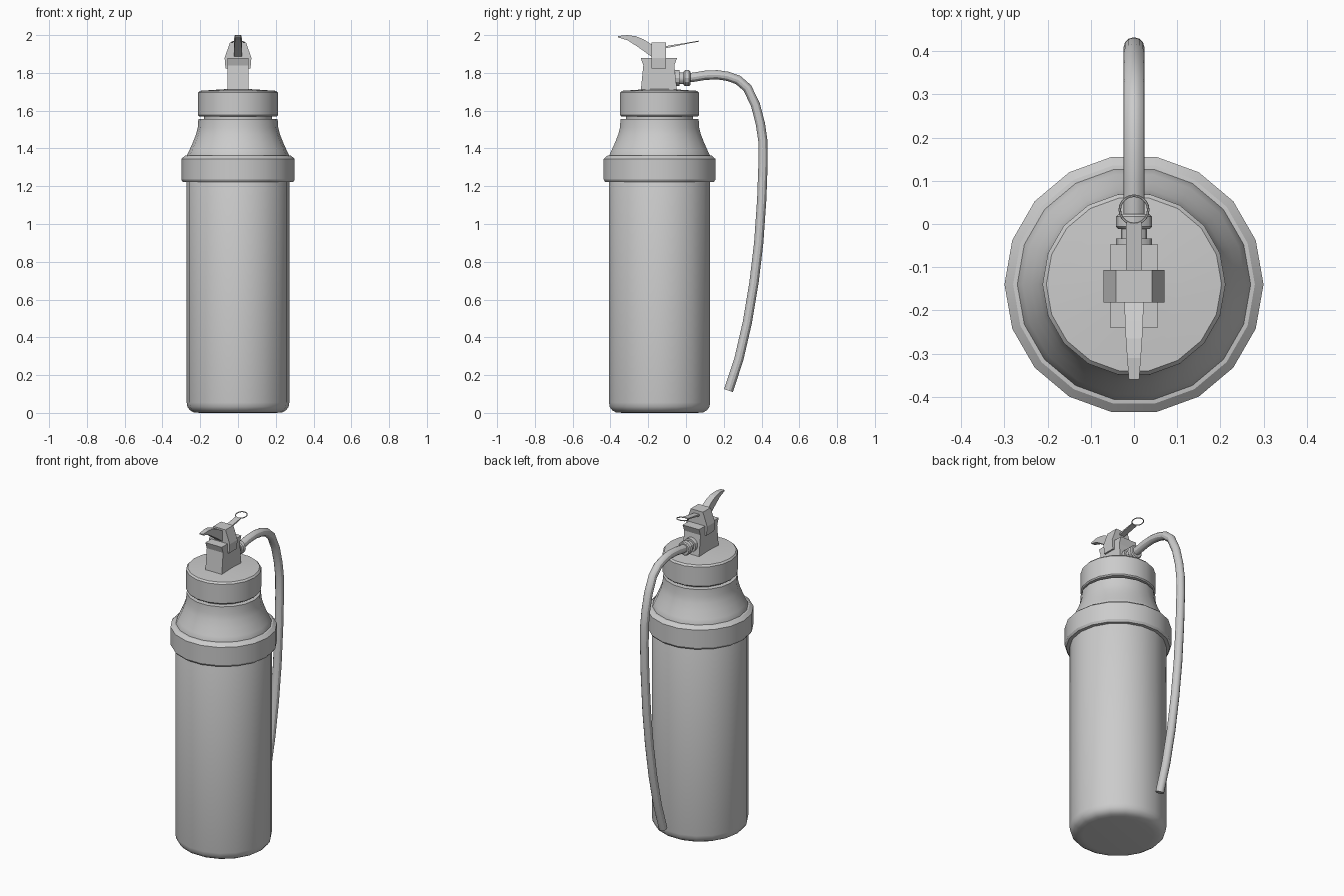
import bpy, bmesh, math
from mathutils import Vector, Matrix

if "Cube" in bpy.data.objects:
    bpy.data.objects.remove(bpy.data.objects["Cube"])

CY = -0.14  # cylinder axis in y


def finish(name, bm, smooth=True):
    bmesh.ops.remove_doubles(bm, verts=bm.verts, dist=1e-5)
    bmesh.ops.recalc_face_normals(bm, faces=bm.faces)
    me = bpy.data.meshes.new(name)
    bm.to_mesh(me)
    bm.free()
    ob = bpy.data.objects.new(name, me)
    bpy.context.collection.objects.link(ob)
    if smooth:
        smooth_it(ob)
    return ob


def smooth_it(ob):
    bpy.ops.object.select_all(action='DESELECT')
    bpy.context.view_layer.objects.active = ob
    ob.select_set(True)
    bpy.ops.object.shade_smooth_by_angle(angle=math.radians(30))


def loft(name, rings, smooth=False, closed_ends=True):
    """Skin a list of equal-length vertex rings."""
    bm = bmesh.new()
    vs = [[bm.verts.new(p) for p in r] for r in rings]
    n = len(vs[0])
    for a, b in zip(vs, vs[1:]):
        for i in range(n):
            j = (i + 1) % n
            bm.faces.new((a[i], a[j], b[j], b[i]))
    if closed_ends:
        bm.faces.new(vs[0])
        bm.faces.new(vs[-1])
    return finish(name, bm, smooth)


def turned(name, profile, n, matrix):
    """Round part from (radius, height) pairs."""
    rings = [[matrix @ Vector((r * math.cos(2 * math.pi * i / n),
                               r * math.sin(2 * math.pi * i / n), z))
              for i in range(n)] for r, z in profile]
    return loft(name, rings, True)


up = Matrix.Translation((0, CY, 0))

# Tank with rounded foot, shoulder and neck
turned("tank", [(0.20, 0.0), (0.235, 0.003), (0.255, 0.014), (0.268, 0.032),
                (0.272, 0.055), (0.272, 1.36), (0.258, 1.39), (0.238, 1.434),
                (0.222, 1.475), (0.213, 1.51), (0.21, 1.555), (0.18, 1.556),
                (0.18, 1.60)], 18, up)

# Wide band around the top of the tank
turned("band", [(0.262, 1.222), (0.292, 1.222), (0.30, 1.235), (0.30, 1.345),
                (0.28, 1.362), (0.262, 1.365)], 18, up)

# Cap with a slightly domed top
turned("cap", [(0.17, 1.57), (0.206, 1.57), (0.212, 1.577), (0.212, 1.695),
               (0.203, 1.705), (0.02, 1.717)], 18, up)

# Valve block with flared upper lip
side = [(-0.24, 1.70), (-0.226, 1.84), (-0.24, 1.88),
        (-0.047, 1.88), (-0.062, 1.84), (-0.047, 1.70)]
loft("valve_block", [[(x, y, z) for y, z in side] for x in (-0.056, 0.056)])

# Bracket straddling the block
half = [(0.066, 1.823), (0.071, 1.88), (0.042, 1.962)]
outline = half + [(-x, z) for x, z in reversed(half)]
loft("bracket", [[(x, y, z) for x, z in outline] for y in (-0.182, -0.106)])

# Curved tapering lever: (y, top, bottom, half width)
lever = [(-0.15, 1.935, 1.87, 0.022), (-0.19, 1.955, 1.89, 0.022),
         (-0.225, 1.978, 1.917, 0.021), (-0.265, 1.994, 1.944, 0.019),
         (-0.31, 2.0, 1.973, 0.016), (-0.36, 1.995, 1.988, 0.012)]
loft("lever", [[(-w, y, b), (w, y, b), (w, y, t), (-w, y, t)]
               for y, t, b, w in lever])

# Safety pin strip and pull ring
loft("pin_strip", [[(-w, y, z - h), (w, y, z - h), (w, y, z + h), (-w, y, z + h)]
                   for y, z, w, h in [(-0.12, 1.934, 0.018, 0.006),
                                      (0.002, 1.956, 0.018, 0.003)]])
bpy.ops.mesh.primitive_torus_add(major_segments=20, minor_segments=6,
                                 major_radius=0.033, minor_radius=0.003,
                                 location=(0, 0.033, 1.962),
                                 rotation=(math.radians(10), 0, 0))
ring = bpy.context.object
ring.name = "pull_ring"
smooth_it(ring)

# Hose fitting: collar, neck and nut along +y
along_y = Matrix.Translation((0, 0, 1.772)) @ Matrix.Rotation(-math.pi / 2, 4, 'X')
turned("hose_fitting", [(0.042, -0.06), (0.042, -0.034), (0.03, -0.034),
                        (0.03, -0.012), (0.036, -0.012), (0.042, -0.006),
                        (0.042, 0.017), (0.036, 0.023)], 12, along_y)

# Hose swept along a bent path (y, z)
path = [(0.0, 1.772), (0.04, 1.777), (0.10, 1.787), (0.165, 1.79),
        (0.22, 1.782), (0.275, 1.763), (0.325, 1.72), (0.368, 1.63),
        (0.394, 1.53), (0.407, 1.44), (0.408, 1.32), (0.401, 1.13),
        (0.385, 0.90), (0.36, 0.69), (0.325, 0.48), (0.28, 0.285),
        (0.225, 0.118)]
cu = bpy.data.curves.new("hose", 'CURVE')
cu.dimensions = '3D'
cu.bevel_depth = 0.0245
cu.bevel_resolution = 4
cu.use_fill_caps = True
sp = cu.splines.new('POLY')
sp.points.add(len(path) - 1)
for p, (y, z) in zip(sp.points, path):
    p.co = (0, y, z, 1)
hose = bpy.data.objects.new("hose", cu)
bpy.context.collection.objects.link(hose)
bpy.ops.object.select_all(action='DESELECT')
bpy.context.view_layer.objects.active = hose
hose.select_set(True)
bpy.ops.object.convert(target='MESH')
smooth_it(bpy.context.object)
